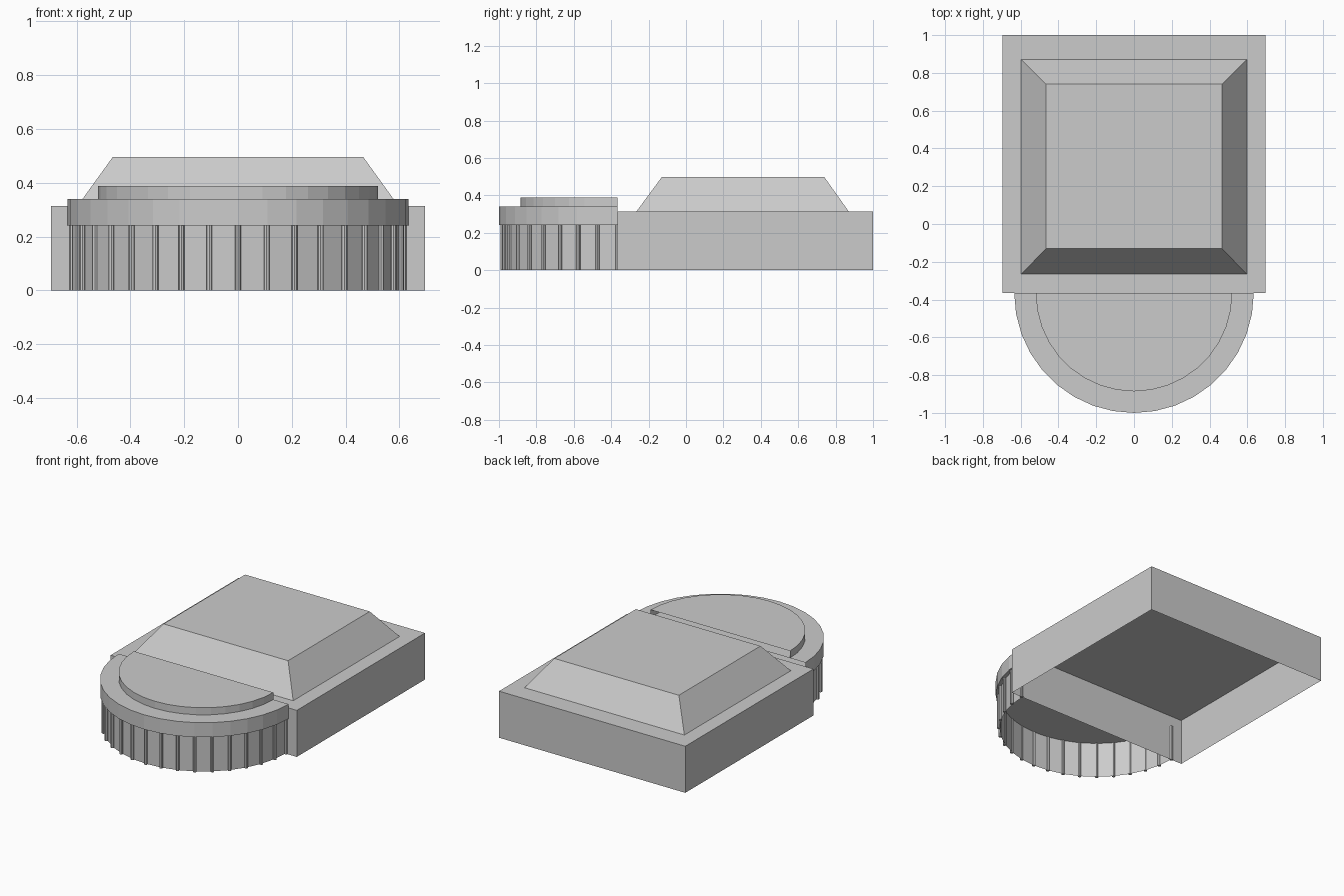
import bpy, bmesh
from math import sin, cos, pi

if "Cube" in bpy.data.objects:
    bpy.data.objects.remove(bpy.data.objects["Cube"], do_unlink=True)

grey = bpy.data.materials.new("plain grey")
grey.use_nodes = True
grey.diffuse_color = (0.6, 0.6, 0.6, 1)
grey.node_tree.nodes["Principled BSDF"].inputs["Base Color"].default_value = (0.6, 0.6, 0.6, 1)

JOIN_Y = -0.366   # plane where the rounded end meets the hall
STEPS = 18        # facets around the half circle


def finish(name, bm):
    mesh = bpy.data.meshes.new(name)
    bm.to_mesh(mesh)
    bm.free()
    mesh.materials.append(grey)
    obj = bpy.data.objects.new(name, mesh)
    bpy.context.collection.objects.link(obj)
    return obj


def rect(x, y0, y1, z):
    return [(-x, y0, z), (x, y0, z), (x, y1, z), (-x, y1, z)]


def arc(radius, z):
    angles = [pi + pi * i / STEPS for i in range(STEPS + 1)]
    return [(radius * cos(a), JOIN_Y + radius * sin(a), z) for a in angles]


def shell(name, lower, upper, closed=True, floor=False):
    """Thin-walled shape between two outlines, with a lid on top."""
    bm = bmesh.new()
    low = [bm.verts.new(p) for p in lower]
    top = [bm.verts.new(p) for p in upper]
    count = len(low)
    for i in range(count if closed else count - 1):
        j = (i + 1) % count
        bm.faces.new((low[i], low[j], top[j], top[i]))
    bm.faces.new(top)
    if floor:
        bm.faces.new(low[::-1])
    return finish(name, bm)


# Main hall, hollow and open underneath, with its sloped roof
shell("hall_walls", rect(0.695, JOIN_Y, 1, 0), rect(0.695, JOIN_Y, 1, 0.314))
shell("hall_roof", rect(0.597, -0.265, 0.87, 0.314), rect(0.465, -0.13, 0.74, 0.497))

# Rounded end: wall, overhanging band and raised cap
shell("round_wall", arc(0.61, 0), arc(0.61, 0.242), closed=False)
shell("round_band", arc(0.634, 0.242), arc(0.634, 0.34), closed=False, floor=True)
shell("round_cap", arc(0.52, 0.34), arc(0.52, 0.388), closed=False)

# Slim columns at every facet corner of the rounded wall
for n, (x, y, z) in enumerate(arc(0.615, 0.121)):
    bm = bmesh.new()
    bmesh.ops.create_cone(bm, cap_ends=True, segments=8, radius1=0.011,
                          radius2=0.011, depth=0.242)
    column = finish(f"column_{n + 1}", bm)
    column.location = (x, y, z)
